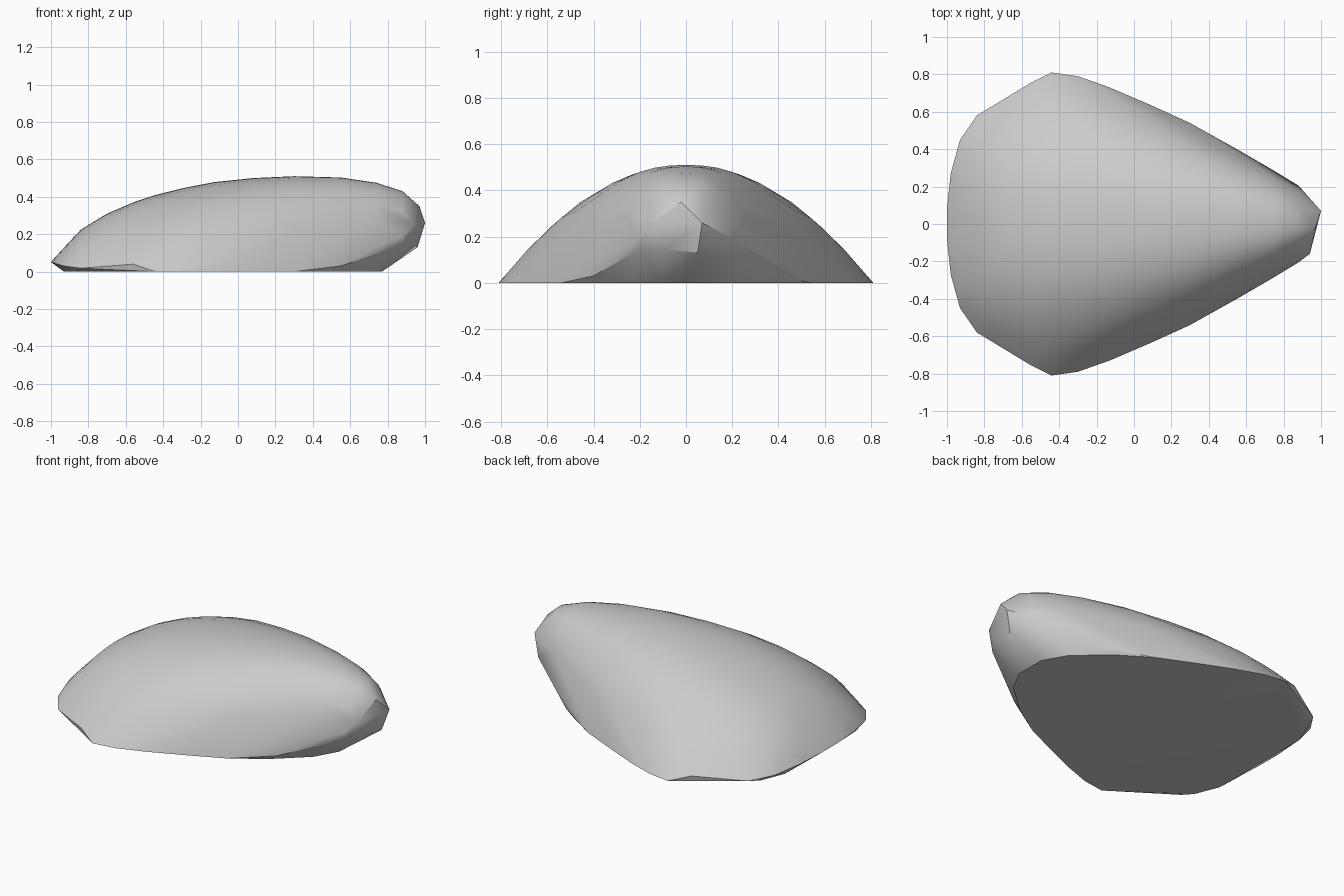
import bpy
import bmesh

cube = bpy.data.objects.get("Cube")
if cube:
    bpy.data.objects.remove(cube)

# One plain stone colour
stone = bpy.data.materials.new("stone_grey")
stone.use_nodes = True
colour = (0.6, 0.6, 0.6, 1)
stone.diffuse_color = colour
stone.node_tree.nodes["Principled BSDF"].inputs["Base Color"].default_value = colour

# Domed sections along the length: x, half width, height, rim height, fullness
sections = [
    (-0.98, 0.27, 0.075, 0.045, 0.9), (-0.93, 0.45, 0.13, 0.03, 0.9),
    (-0.84, 0.58, 0.225, 0.018, 0.9), (-0.70, 0.665, 0.31, 0.03, 0.95),
    (-0.56, 0.75, 0.37, 0.04, 1.0), (-0.44, 0.81, 0.41, 0.0, 1.0),
    (-0.30, 0.79, 0.445, 0.0, 0.9), (-0.13, 0.73, 0.478, 0.0, 0.78),
    (0.08, 0.64, 0.50, 0.0, 0.68), (0.30, 0.54, 0.51, 0.0, 0.6),
    (0.55, 0.40, 0.503, 0.03, 0.55), (0.74, 0.29, 0.475, 0.13, 0.6),
    (0.88, 0.205, 0.43, 0.19, 0.8),
]
STEPS = 8
points = []
for x, width, height, rim, fullness in sections:
    for i in range(-STEPS, STEPS + 1):
        t = i / STEPS
        dome = (1 - abs(t) ** 2.35) ** fullness
        points.append((x, width * t, rim + (height - rim) * dome))

# Blunt faceted nose
points += [(0.97, -0.02, 0.35), (1.0, 0.07, 0.26), (0.96, 0.05, 0.13),
           (0.94, -0.09, 0.145), (0.94, -0.16, 0.25), (0.88, -0.2, 0.145)]

# Tail edge and flat underside
points += [(-1.0, 0.0, 0.05)]
for side in (-1, 1):
    points += [(-1.0, side * 0.08, 0.05), (-0.93, side * 0.35, 0.0),
               (-0.87, side * 0.5, 0.0), (0.5, side * 0.41, 0.0),
               (0.69, side * 0.24, 0.0), (0.77, side * 0.1, 0.0)]

# Wrap the points in one convex stone
bm = bmesh.new()
for p in points:
    bm.verts.new(p)
hull = bmesh.ops.convex_hull(bm, input=bm.verts[:])
loose = {g for g in hull["geom_interior"] + hull["geom_unused"]
         if isinstance(g, bmesh.types.BMVert) and g.is_valid}
bmesh.ops.delete(bm, geom=list(loose), context="VERTS")
bmesh.ops.dissolve_limit(bm, angle_limit=0.03, verts=bm.verts[:], edges=bm.edges[:])
bmesh.ops.recalc_face_normals(bm, faces=bm.faces[:])

mesh = bpy.data.meshes.new("boulder")
bm.to_mesh(mesh)
bm.free()
mesh.materials.append(stone)
boulder = bpy.data.objects.new("boulder", mesh)
bpy.context.collection.objects.link(boulder)

# Smooth back with crisp nose and base edges
bpy.ops.object.select_all(action="DESELECT")
boulder.select_set(True)
bpy.context.view_layer.objects.active = boulder
bpy.ops.object.shade_smooth_by_angle(angle=0.5)
